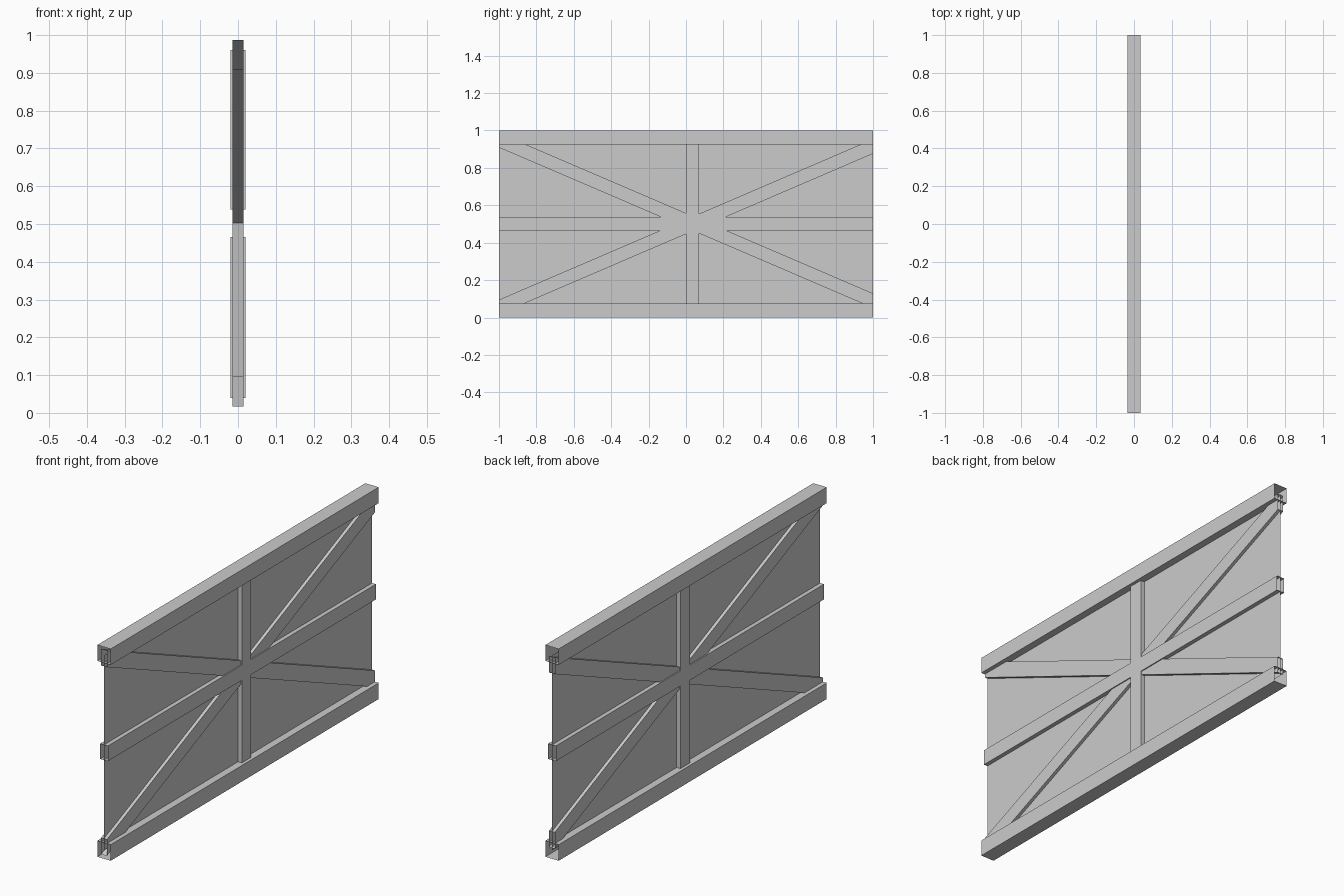
import bpy

if "Cube" in bpy.data.objects:
    bpy.data.objects.remove(bpy.data.objects["Cube"])


def make_mesh(name, verts, faces):
    mesh = bpy.data.meshes.new(name)
    mesh.from_pydata(verts, [], faces)
    mesh.update()
    obj = bpy.data.objects.new(name, mesh)
    bpy.context.collection.objects.link(obj)
    return obj


def tube(name, start, end):
    """Open-ended sleeve between two four-point rings."""
    faces = [(i, (i + 1) % 4, 4 + (i + 1) % 4, 4 + i) for i in range(4)]
    return make_mesh(name, start + end, faces)


def bar(name, half_x, half_z, z_start, z_end):
    """Full-length bar along y, open at both ends, optionally sloping."""
    def ring(y, z):
        return [(half_x, y, z - half_z), (-half_x, y, z - half_z),
                (-half_x, y, z + half_z), (half_x, y, z + half_z)]
    return tube(name, ring(-1, z_start), ring(1, z_end))


def post(name, z0, z1):
    """Upright piece, open at both ends."""
    def ring(z):
        return [(-0.02, 0.0, z), (0.02, 0.0, z), (0.02, 0.07, z), (-0.02, 0.07, z)]
    return tube(name, ring(z0), ring(z1))


# Thin board in the middle
make_mesh("panel",
          [(0, -1, 0.04), (0, 1, 0.04), (0, 1, 0.96), (0, -1, 0.96)],
          [(0, 1, 2, 3)])

# Wide rails along bottom and top, narrower rail in the middle
bar("bottom_rail", 0.035, 0.038, 0.038, 0.038)
bar("top_rail", 0.035, 0.0375, 0.9625, 0.9625)
bar("middle_rail", 0.02, 0.036, 0.502, 0.502)

# Upright in two pieces, above and below the middle rail
post("lower_post", 0.04, 0.466)
post("upper_post", 0.538, 0.96)

# Crossed diagonal braces
bar("falling_brace", 0.015, 0.039, 0.948, 0.09)
bar("rising_brace", 0.015, 0.039, 0.056, 0.915)
